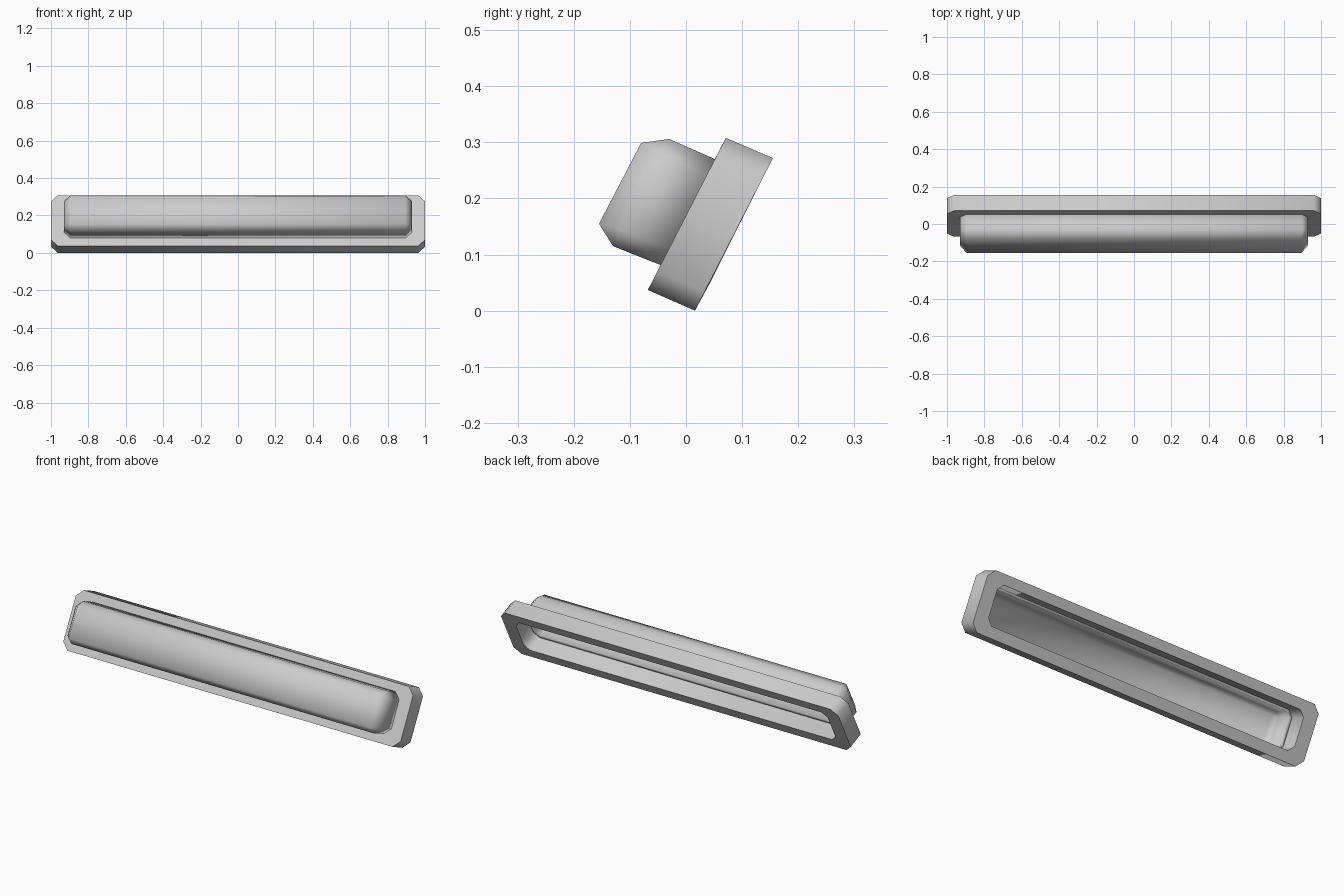
import bpy, bmesh
from mathutils import Vector

if "Cube" in bpy.data.objects:
    bpy.data.objects.remove(bpy.data.objects["Cube"])

grey = bpy.data.materials.new("light_grey")
grey.use_nodes = True
colour = (0.6, 0.6, 0.6, 1)
grey.diffuse_color = colour
grey.node_tree.nodes["Principled BSDF"].inputs["Base Color"].default_value = colour


def outline(low, high, half, cut):
    """Chamfered rectangle spanning two (y, z) points and x from -half to half."""
    a, b = Vector((0, *low)), Vector((0, *high))
    up = (b - a).normalized() * cut
    side = [(half - cut, a), (half, a + up), (half, b - up), (half - cut, b)]
    right = [Vector((x, p.y, p.z)) for x, p in side]
    left = [Vector((-x, p.y, p.z)) for x, p in reversed(side)]
    return right + left


def loft(name, rings, closed=False):
    """Skin a row of outlines; either loop back to the first or cap the last."""
    bm = bmesh.new()
    loops = [[bm.verts.new(p) for p in ring] for ring in rings]
    pairs = list(zip(loops, loops[1:]))
    if closed:
        pairs.append((loops[-1], loops[0]))
    else:
        bm.faces.new(loops[-1])
    for a, b in pairs:
        for i in range(len(a)):
            j = (i + 1) % len(a)
            bm.faces.new((a[i], a[j], b[j], b[i]))
    bmesh.ops.remove_doubles(bm, verts=bm.verts, dist=0.0005)
    bmesh.ops.recalc_face_normals(bm, faces=bm.faces)
    mesh = bpy.data.meshes.new(name)
    bm.to_mesh(mesh)
    bm.free()
    mesh.materials.append(grey)
    obj = bpy.data.objects.new(name, mesh)
    bpy.context.collection.objects.link(obj)
    return obj


def smooth(obj):
    bpy.ops.object.select_all(action="DESELECT")
    obj.select_set(True)
    bpy.context.view_layer.objects.active = obj
    bpy.ops.object.shade_smooth_by_angle(angle=0.87)


# Tilted rim with a long opening
frame = loft("frame", [
    outline((-0.068, 0.037), (0.071, 0.308), 1.0, 0.037),
    outline((0.016, 0.0), (0.155, 0.272), 1.0, 0.037),
    outline((0.042, 0.048), (0.132, 0.228), 0.925, 0.03),
    outline((-0.042, 0.084), (0.048, 0.264), 0.925, 0.03),
], closed=True)

# Hollow cover with a bevelled front, open at the back
cover = loft("cover", [
    outline((-0.042, 0.08), (0.052, 0.27), 0.93, 0.033),
    outline((-0.13, 0.115), (-0.03, 0.306), 0.93, 0.033),
    outline((-0.155, 0.155), (-0.08, 0.299), 0.895, 0),
])
wall = cover.modifiers.new("wall", "SOLIDIFY")
wall.thickness = 0.02
wall.offset = -1
wall.use_even_offset = True

for part in (frame, cover):
    smooth(part)
